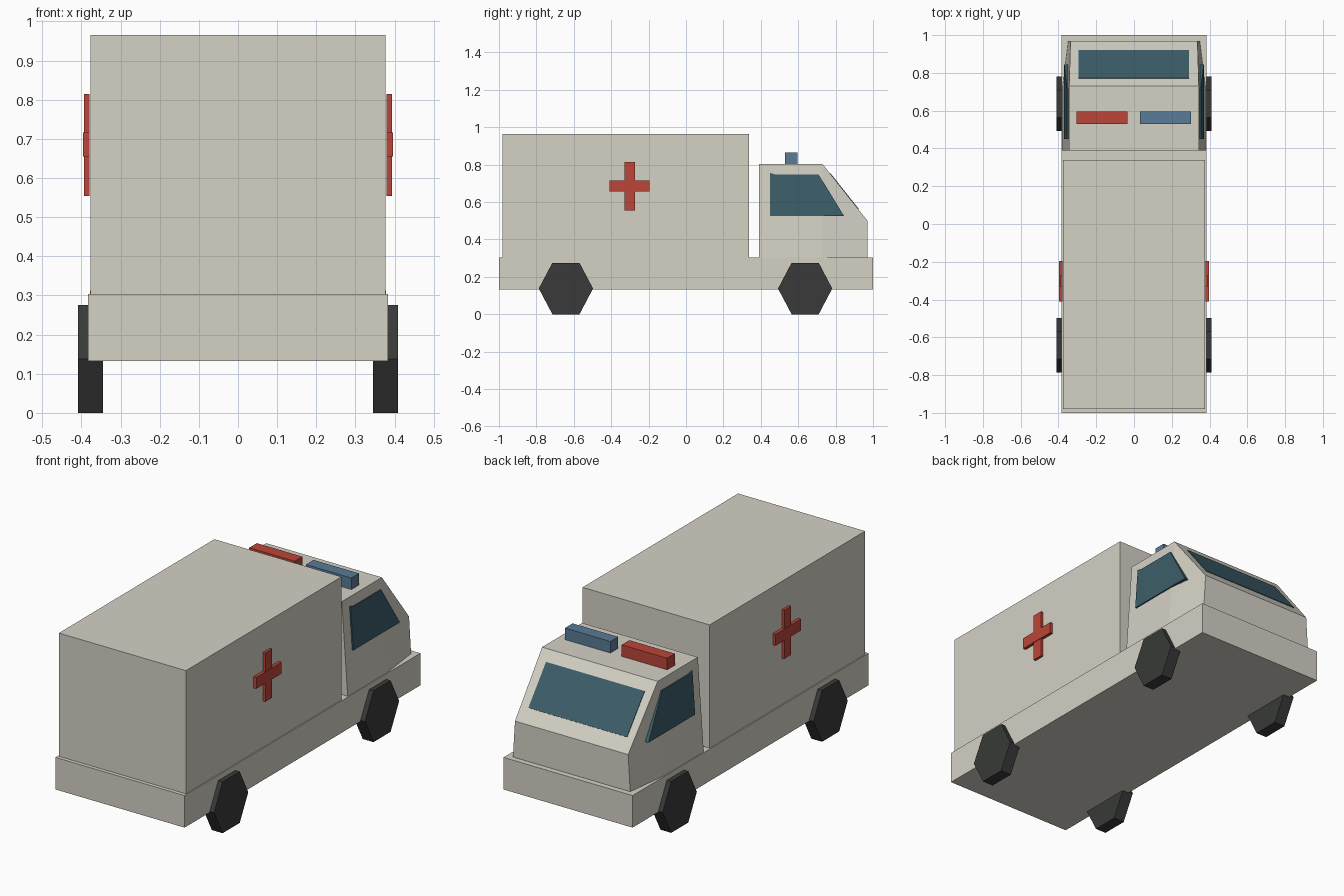
import bpy, bmesh, math
from mathutils import Vector

if "Cube" in bpy.data.objects:
    bpy.data.objects.remove(bpy.data.objects["Cube"])


def material(name, rgb):
    m = bpy.data.materials.new(name)
    m.diffuse_color = (*rgb, 1)
    m.use_nodes = True
    m.node_tree.nodes["Principled BSDF"].inputs["Base Color"].default_value = m.diffuse_color
    return m


CREAM = material("cream", (0.66, 0.64, 0.56))
RED = material("red", (0.50, 0.06, 0.04))
BLUE = material("blue", (0.10, 0.20, 0.31))
GLASS = material("glass", (0.045, 0.11, 0.14))
RUBBER = material("rubber", (0.04, 0.042, 0.04))


def finish(bm, name, mat, mirror=False):
    bmesh.ops.recalc_face_normals(bm, faces=bm.faces)
    me = bpy.data.meshes.new(name)
    bm.to_mesh(me)
    bm.free()
    me.materials.append(mat)
    ob = bpy.data.objects.new(name, me)
    bpy.context.collection.objects.link(ob)
    if mirror:
        ob.modifiers.new("mirror", 'MIRROR')
    return ob


def prism(name, mat, profile, x0, x1, mirror=False, lean=0.0):
    """Extrude a (y, z) profile from x0 to x1; lean shifts x inward with height."""
    bm = bmesh.new()
    z0 = min(z for _, z in profile)
    f = bm.faces.new([bm.verts.new((x0 - lean * (z - z0), y, z)) for y, z in profile])
    ext = bmesh.ops.extrude_face_region(bm, geom=[f])["geom"]
    verts = [g for g in ext if isinstance(g, bmesh.types.BMVert)]
    bmesh.ops.translate(bm, verts=verts, vec=(x1 - x0, 0, 0))
    return finish(bm, name, mat, mirror)


def rect(y0, y1, z0, z1):
    return [(y0, z0), (y1, z0), (y1, z1), (y0, z1)]


# Chassis and cargo box
prism("chassis", CREAM, rect(-1, 1, 0.132, 0.304), -0.383, 0.383)
prism("patient_box", CREAM, rect(-0.98, 0.338, 0.304, 0.965), -0.377, 0.377)

# Tapered cab: hull of half-width stations
bm = bmesh.new()
for x, y, z in [(0.378, 0.39, 0.304), (0.378, 0.73, 0.304), (0.348, 0.97, 0.304),
                (0.336, 0.97, 0.50), (0.343, 0.73, 0.803), (0.343, 0.39, 0.803)]:
    bm.verts.new((x, y, z))
    bm.verts.new((-x, y, z))
bmesh.ops.convex_hull(bm, input=bm.verts)
bmesh.ops.dissolve_limit(bm, angle_limit=math.radians(1), verts=bm.verts, edges=bm.edges)
finish(bm, "cab", CREAM)

# Windscreen lying on the sloped front
slope = (0.50 - 0.803) / (0.97 - 0.73)
za, zb = (0.803 + slope * (y - 0.73) for y in (0.77, 0.92))
n = Vector((0, -slope, 1)).normalized() * 0.003
prism("windscreen", GLASS, [(0.77 - n.y, za - n.z), (0.92 - n.y, zb - n.z),
                            (0.92 + n.y, zb + n.z), (0.77 + n.y, za + n.z)], -0.295, 0.29)

# Side windows follow the leaning cab walls
prism("side_windows", GLASS, [(0.45, 0.525), (0.845, 0.525), (0.71, 0.747),
                              (0.48, 0.747), (0.45, 0.755)], 0.345, 0.3695, True, 0.07)

# Roof lights
prism("red_light", RED, rect(0.53, 0.595, 0.80, 0.865), -0.305, -0.035)
prism("blue_light", BLUE, rect(0.53, 0.595, 0.80, 0.865), 0.032, 0.302)

# Side crosses
prism("cross_upright", RED, rect(-0.33, -0.272, 0.554, 0.815), 0.379, 0.393, True)
prism("cross_bar", RED, rect(-0.41, -0.195, 0.655, 0.716), 0.379, 0.396, True)

# Six-sided wheels
for label, cy in (("rear", -0.642), ("front", 0.637)):
    hexagon = [(cy + 0.145 * math.cos(i * math.pi / 3),
                0.1375 + 0.1588 * math.sin(i * math.pi / 3)) for i in range(6)]
    prism(label + "_wheels", RUBBER, hexagon, 0.345, 0.409, True)
